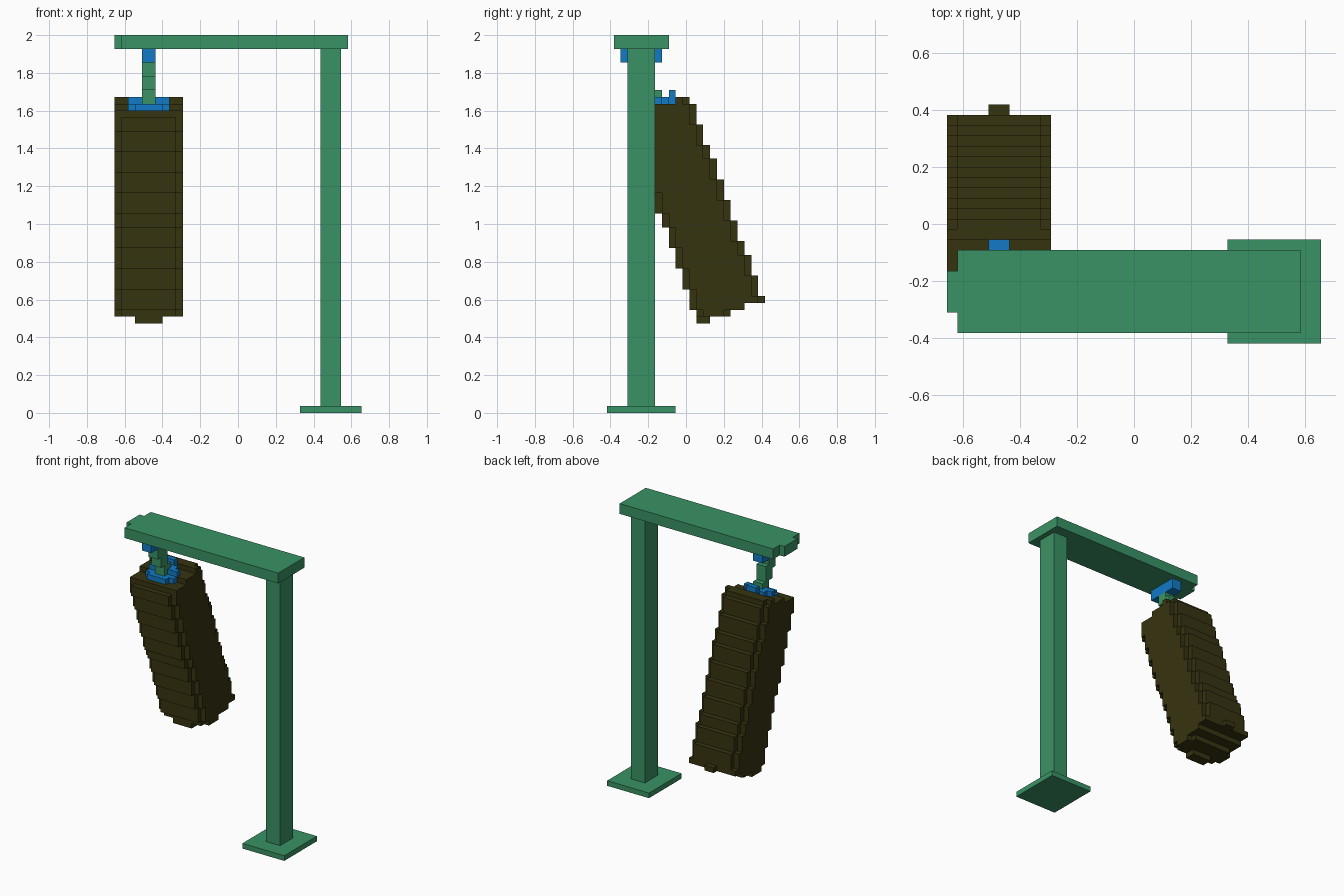
import bpy, bmesh
from mathutils import Vector

if "Cube" in bpy.data.objects:
    bpy.data.objects.remove(bpy.data.objects["Cube"], do_unlink=True)

U = 2 / 55                                   # edge of one block
ORIGIN = Vector((-18 * U, -11.5 * U, 0))     # corner of the block grid
TILT = Vector((0, 1, -2.8)).normalized()     # direction the bag hangs in
ACROSS = Vector((0, -TILT.z, TILT.y))        # bag depth direction
MIDDLE = Vector((5, 12.75, 29.5))            # middle of the bag, in blocks


def material(name, rgb):
    m = bpy.data.materials.new(name)
    m.use_nodes = True
    m.diffuse_color = (*rgb, 1)
    m.node_tree.nodes["Principled BSDF"].inputs["Base Color"].default_value = (*rgb, 1)
    return m


green = material("frame green", (0.042, 0.29, 0.13))
blue = material("fitting blue", (0.006, 0.195, 0.56))
brown = material("bag brown", (0.037, 0.033, 0.005))


def finish(name, bm, mat):
    mesh = bpy.data.meshes.new(name)
    bm.to_mesh(mesh)
    bm.free()
    mesh.materials.append(mat)
    obj = bpy.data.objects.new(name, mesh)
    bpy.context.collection.objects.link(obj)


def box(name, low, high, mat):
    """Plain box between two grid corners."""
    low, high = Vector(low), Vector(high)
    bm = bmesh.new()
    bmesh.ops.create_cube(bm, size=1)
    for v in bm.verts:
        v.co = ORIGIN + U * Vector([high[a] if v.co[a] > 0 else low[a] for a in range(3)])
    finish(name, bm, mat)


def blocks(name, inside, mat, k_low, k_high):
    """Stepped solid: outer faces of all blocks whose centre passes the rule."""
    cells = set()
    for i in range(10):
        for j in range(23):
            for k in range(k_low, k_high):
                d = Vector((i, j, k)) + Vector((.5, .5, .5)) - MIDDLE
                if inside(abs(d.x), d.dot(ACROSS), d.dot(TILT)):
                    cells.add((i, j, k))
    bm = bmesh.new()
    verts = {}

    def vert(p):
        key = tuple(round(c) for c in p)
        if key not in verts:
            verts[key] = bm.verts.new(ORIGIN + U * Vector(key))
        return verts[key]

    for cell in sorted(cells):
        for axis in range(3):
            a, b = Vector(), Vector()
            a[(axis + 1) % 3] = b[(axis + 2) % 3] = 1
            for side in (0, 1):
                other = list(cell)
                other[axis] += 2 * side - 1
                if tuple(other) in cells:
                    continue
                p = Vector(cell)
                p[axis] += side
                ring = [p, p + a, p + a + b, p + b]
                bm.faces.new([vert(q) for q in (ring if side else ring[::-1])])
    finish(name, bm, mat)


# Rules: x = distance from the middle plane, p = across the bag, s = along it
def in_bag(x, p, s):
    if not -16 <= s <= 15.75 or abs(p) > 4.95 or x + abs(p) > 8.55:
        return False
    r = x * x + p * p
    if abs(s) > 15.6 and s > 0:
        return r < 19.5
    return s < 15.2 or r < 24.5


def in_collar(x, p, s):
    return -17.15 < s < -16 and x * x + p * p < 7.4


def in_hanger(x, p, s):
    return x < 1 and abs(p) < 1.05 and s < -17.15


# Stand
box("base_plate", (27, 0, 0), (36, 10, 1), green)
box("post", (30, 3, 1), (33, 7, 53), green)
box("top_beam", (1, 1, 53), (34, 9, 55), green)
box("beam_end", (0, 3, 53), (1, 7, 55), green)

# Hanging bag
box("beam_bracket", (4, 2, 51), (6, 8, 53), blue)
blocks("hanger", in_hanger, green, 45, 51)
blocks("bag_collar", in_collar, blue, 43, 48)
blocks("punching_bag", in_bag, brown, 12, 47)
